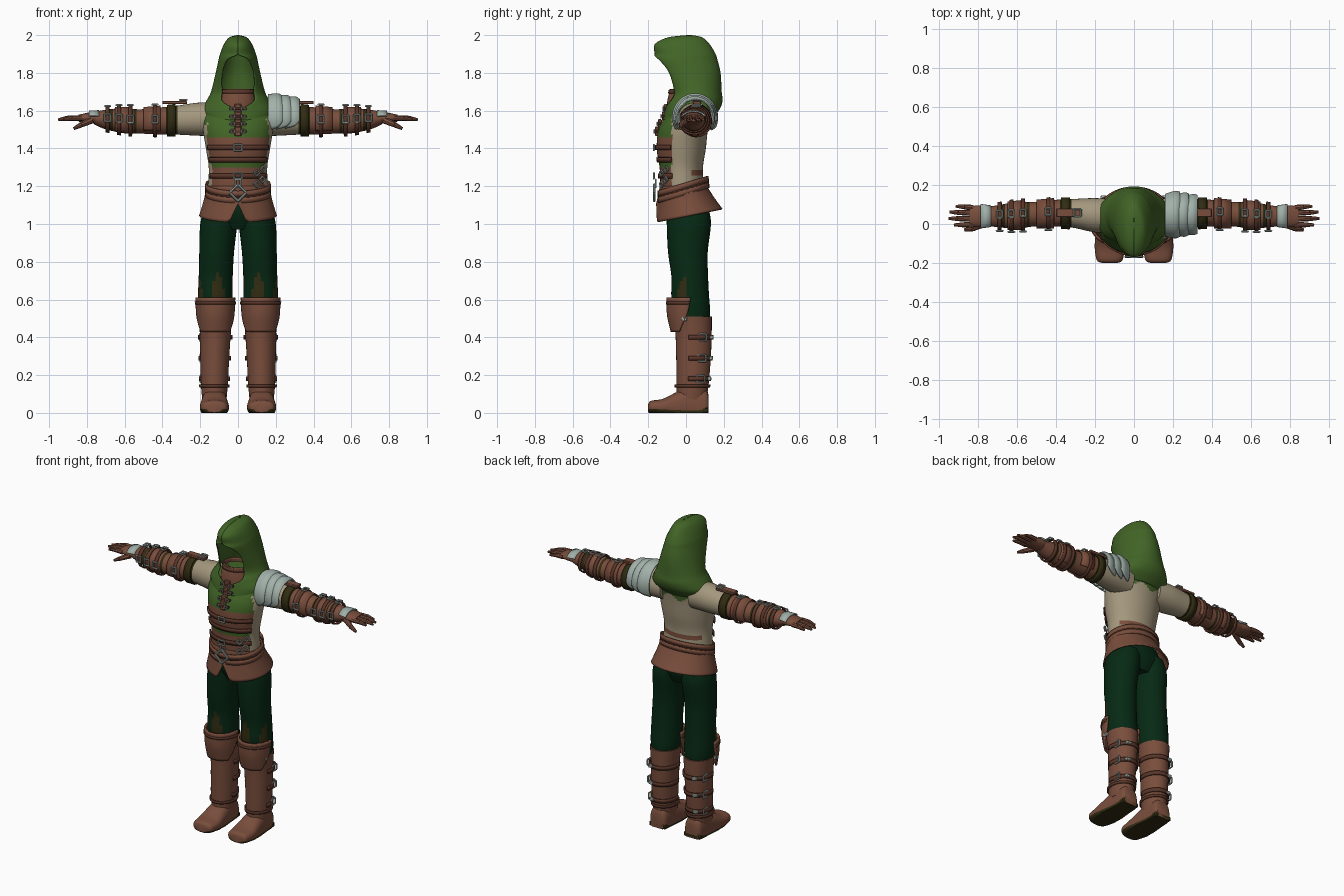
import bpy, bmesh, math
from mathutils import Vector, Matrix

if "Cube" in bpy.data.objects:
    bpy.data.objects.remove(bpy.data.objects["Cube"])


def material(name, *rgb):
    m = bpy.data.materials.new(name)
    m.use_nodes = True
    m.diffuse_color = (*rgb, 1)
    m.node_tree.nodes["Principled BSDF"].inputs["Base Color"].default_value = (*rgb, 1)
    return m


leather = material("brown leather", .19, .075, .045)
dark_leather = material("dark leather", .1, .036, .022)
green = material("hood green", .055, .13, .02)
forest = material("forest cloth", .002, .022, .007)
linen = material("linen", .37, .31, .205)
silver = material("silver", .36, .44, .4)
olive = material("dark olive", .03, .025, .006)


def finish(name, bm, mats, rule=None, thick=0):
    """Turn a bmesh into a shaded object, colouring faces by a rule."""
    bmesh.ops.recalc_face_normals(bm, faces=bm.faces)
    for f in bm.faces:
        f.smooth = True
        if rule:
            f.material_index = mats.index(rule(f.calc_center_median()))
    mesh = bpy.data.meshes.new(name)
    bm.to_mesh(mesh)
    bm.free()
    for m in mats:
        mesh.materials.append(m)
    mesh.set_sharp_from_angle(angle=math.radians(40))
    obj = bpy.data.objects.new(name, mesh)
    bpy.context.collection.objects.link(obj)
    if thick:
        mod = obj.modifiers.new("thickness", 'SOLIDIFY')
        mod.thickness, mod.offset = thick, 0
    return obj


def smooth_path(st, steps):
    """Catmull-Rom rings between the given stations."""
    out = []
    for i in range(len(st) - 1):
        quad = [st[max(i - 1, 0)], st[i], st[i + 1], st[min(i + 2, len(st) - 1)]]
        for k in range(steps):
            t = k / steps
            out.append([b + t * (c - a + t * (2 * a - 5 * b + 4 * c - d + t * (3 * (b - c) + d - a))) / 2
                        for a, b, c, d in zip(*quad)])
    return out + [list(st[-1])]


def sample(st, t):
    for p, q in zip(st, st[1:]):
        if min(p[0], q[0]) <= t <= max(p[0], q[0]):
            f = (t - p[0]) / (q[0] - p[0])
            return [a + f * (b - a) for a, b in zip(p, q)]


def tube(name, axis, st, mats, rule=None, side=1, n=32, steps=5, square=1, thick=0, gap_at=-90, warp=None):
    """Loft ellipses (position, centre a, centre b, radius a, radius b, optional open half angle)."""
    bm = bmesh.new()
    rings = []
    is_open = len(st[0]) > 5
    for r in smooth_path(st, steps):
        t, a, b, ra, rb = r[:5]
        gap = max(r[5], 0) if is_open else 0
        ring = []
        for i in range(n + 1 if is_open else n):
            ang = math.radians(gap_at + gap + (360 - 2 * gap) * i / n)
            c, s = math.cos(ang), math.sin(ang)
            u = a + ra * math.copysign(abs(c) ** square, c)
            v = b + rb * math.copysign(abs(s) ** square, s)
            p = Vector({'x': (t, u, v), 'y': (u, t, v), 'z': (u, v, t)}[axis])
            if warp:
                p = warp(p)
            ring.append(bm.verts.new((p.x * side, p.y, p.z)))
        rings.append(ring)
    for low, high in zip(rings, rings[1:]):
        for i in range(n):
            j = (i + 1) % len(low)
            bm.faces.new((low[i], low[j], high[j], high[i]))
    if not is_open and not thick:
        bm.faces.new(rings[0])
        bm.faces.new(rings[-1])
    return finish(name, bm, mats, rule, thick)


def band(name, axis, st, lo, hi, mat, grow=.006, gap=0, **kw):
    """Strap that follows the surface of a lofted part."""
    ends = []
    for t in (lo, hi):
        _, a, b, ra, rb = sample(st, t)
        ends.append((t, a, b, ra + grow, rb + grow) + ((gap,) if gap else ()))
    tube(name, axis, ends, [mat], steps=1, thick=.008, **kw)


def add_rod(bm, p, q, r, tip=None):
    p, q = Vector(p), Vector(q)
    spin = (q - p).to_track_quat('Z', 'Y').to_matrix().to_4x4()
    bmesh.ops.create_cone(bm, cap_ends=True, segments=8, radius1=r, radius2=tip or r,
                          depth=(q - p).length, matrix=Matrix.Translation((p + q) / 2) @ spin)


def frame(name, c, u, v, r=.005):
    """Four-sided buckle whose corners lie at c +- u and c +- v."""
    c, u, v = Vector(c), Vector(u), Vector(v)
    bm = bmesh.new()
    corners = [c + u, c + v, c - u, c - v]
    for i in range(4):
        add_rod(bm, corners[i - 1], corners[i], r)
    finish(name, bm, [silver])


def box(name, loc, size, mat):
    bm = bmesh.new()
    bmesh.ops.create_cube(bm, size=1, matrix=Matrix.Translation(loc) @ Matrix.Diagonal((*size, 1)))
    bmesh.ops.bevel(bm, geom=bm.edges[:], offset=min(size) * .2, segments=1, affect='EDGES')
    finish(name, bm, [mat])


# Torso with the front panel and the ragged cowl
torso = [(1.1, 0, -.01, .16, .115), (1.2, 0, -.02, .158, .115), (1.3, 0, -.025, .155, .115),
         (1.4, 0, -.025, .17, .13), (1.5, 0, -.015, .185, .13), (1.58, 0, .01, .185, .115),
         (1.64, 0, .03, .14, .1), (1.69, 0, .03, .08, .07)]


def torso_rule(c):
    if c.y < -.075:
        return green if c.z > 1.455 or 1.295 < c.z < 1.325 else leather
    if c.z > 1.55 + .02 * math.sin(45 * c.x) - (.02 if c.y > .05 else 0):
        return green
    return leather if c.y > .03 and 1.26 < c.z < 1.285 else linen


tube("torso", 'z', torso, [green, leather, linen], torso_rule, n=64, steps=7)
for z in (1.255, 1.34, 1.405):
    band("chest_strap", 'z', torso, z - .013, z + .013, dark_leather, gap=115, gap_at=90)

# Hollow hood, open at the face
hood = [(1.55, 0, .0, .165, .12, 0), (1.6, 0, .03, .19, .14, 0), (1.65, 0, .045, .165, .145, 30),
        (1.7, 0, .049, .14, .137, 37), (1.8, 0, .022, .115, .158, 46), (1.87, 0, -.003, .1, .166, 33),
        (1.9, 0, -.005, .092, .158, 0), (1.95, 0, -.02, .072, .143, 0),
        (1.985, 0, -.005, .045, .09, 0), (1.997, 0, .02, .003, .01, 0)]
tube("hood", 'z', hood, [green], n=48, thick=.006)
collar = [(1.58, 0, -.015, .095, .085), (1.65, 0, -.015, .09, .08), (1.715, 0, -.01, .078, .07)]
tube("collar", 'z', collar, [leather], thick=.008)
band("collar_rim", 'z', collar, 1.69, 1.71, dark_leather)

# Chest closure and buckles
for z in (1.49, 1.53, 1.57, 1.61):
    _, _, cy, _, ry = sample(torso, z)
    y = min(cy - ry, -.1) - .012
    box("closure", (0, y + .004, z), (.036, .02, .05), leather)
    box("closure_strap", (0, y, z), (.09, .016, .014), dark_leather)
    for s in (1, -1):
        frame("closure_buckle", (s * .028, y - .01, z), (.009, 0, .009), (.009, 0, -.009), .003)
for z in (1.255, 1.405):
    frame("strap_buckle", (0, -.17, z), (.022, 0, .015), (.022, 0, -.015))

# Waist: skirt, tilted belt, diamond buckle, side rings
def skirt_shape(p):
    t = (1.2 - p.z) / .2
    slit = max(0, .1 - 2.2 * abs(p.x)) if p.y < 0 else 0
    return Vector((p.x, p.y, p.z + t * (.04 + .2 * p.y + slit)))


def tilt(p):
    return Vector((p.x, p.y, p.z + .3 * p.y))


skirt = [(1.2, 0, -.015, .165, .122), (1.12, 0, 0, .175, .14), (1, 0, .018, .202, .172)]
tube("skirt", 'z', skirt, [leather], n=64, thick=.008, warp=skirt_shape)
for lo, hi, shade in ((1.155, 1.185, leather), (1.19, 1.22, leather), (1.183, 1.192, dark_leather)):
    band("belt", 'z', [(1.1, 0, -.01, .168, .13), (1.3, 0, -.02, .16, .122)], lo, hi, shade, warp=tilt)
frame("belt_diamond", (0, -.168, 1.165), (.044, 0, 0), (0, 0, .044), .007)
frame("belt_clasp", (0, -.16, 1.215), (.014, 0, .02), (.014, 0, -.02))
for x, z in ((.1, 1.21), (.13, 1.235), (.1, 1.27), (.135, 1.29)):
    frame("side_ring", (x, -.205 + x * .75, z), (.016, .01, 0), (0, 0, .016))

# Trousers, boots and feet
tube("hips", 'z', [(1.14, 0, 0, .155, .11), (1.05, 0, .01, .185, .115), (.97, 0, .015, .11, .08)], [forest])
leg = [(1.08, .09, .01, .088, .11), (1, .102, .015, .098, .117), (.85, .113, .01, .092, .105),
       (.72, .118, .02, .09, .097), (.62, .12, .022, .092, .1), (.54, .12, .03, .09, .098), (.48, .12, .035, .08, .09)]
boot = [(.51, .12, .035, .09, .102), (.42, .12, .04, .082, .096), (.3, .123, .04, .077, .092),
        (.15, .125, .035, .071, .085), (.07, .125, .03, .064, .078)]
knee = [(.61, .12, .015, .1, .112, 85), (.52, .12, .015, .096, .11, 95), (.43, .12, .02, .088, .095, 125)]
foot = [(-.2, .125, .025, .04, .022), (-.185, .125, .03, .066, .034), (-.12, .125, .03, .077, .045),
        (-.05, .125, .035, .072, .075), (.03, .125, .04, .064, .1), (.1, .125, .04, .058, .09), (.12, .125, .035, .045, .06)]


def leg_rule(c):
    worn = c.y < .01 and c.z < .66 + .09 * math.sin(abs(c.x) * 55 + 2)
    return olive if worn else forest


for s in (1, -1):
    tube("trouser_leg", 'z', leg, [forest, olive], leg_rule, side=s)
    tube("boot_shaft", 'z', boot, [leather], side=s)
    tube("knee_guard", 'z', knee, [leather], side=s, thick=.012, gap_at=90)
    band("knee_trim", 'z', [k[:5] for k in knee], .575, .59, dark_leather, gap=88, gap_at=90, side=s)
    tube("foot", 'y', foot, [leather, olive], lambda c: olive if c.z < .018 else leather, side=s, square=.8,
         warp=lambda p: Vector((p.x, p.y, max(p.z, 0))))
    box("heel", (s * .125, .075, .014), (.118, .09, .028), olive)
    band("ankle_trim", 'z', boot, .135, .15, dark_leather, side=s)
    for z in (.18, .29, .4):
        band("boot_strap", 'z', boot, z - .012, z + .012, dark_leather, side=s, gap=75)
        _, x, y, rx, ry = sample(boot, z)
        frame("boot_buckle", (s * (x + rx * .9 + .008), y + ry * .5, z), (0, .02, .018), (0, .02, -.018))
        box("strap_end", (s * (x + rx * .45), y + ry * .95 + .005, z), (.03, .022, .02), silver)
    box("knee_stud", (s * .21, -.01, .5), (.014, .03, .025), silver)

# Arms, bracers and gloved hands
arm = [(.1, .04, 1.55, .085, .085), (.2, .045, 1.555, .088, .088), (.32, .055, 1.55, .073, .077),
       (.42, .055, 1.545, .068, .071), (.52, .05, 1.543, .063, .064), (.6, .045, 1.547, .07, .067),
       (.7, .04, 1.553, .056, .052), (.76, .04, 1.56, .05, .034)]
hand = [(.73, .04, 1.56, .047, .033), (.79, .04, 1.562, .056, .028), (.845, .04, 1.56, .05, .018)]


def arm_rule(c):
    x = abs(c.x)
    if x < .325:
        return linen
    return olive if x < .39 or .53 < x < .56 or .655 < x < .68 else leather


for s in (1, -1):
    tube("arm", 'x', arm, [linen, olive, leather], arm_rule, side=s)
    band("arm_band", 'x', arm, .33, .375, olive, side=s)
    band("elbow_cuff", 'x', arm, .41, .5, leather, side=s, gap=50)
    band("bracer", 'x', arm, .565, .65, leather, side=s, gap=30)
    for x in (.44, .57, .63, .69):
        band("arm_strap", 'x', arm, x - .01, x + .01, dark_leather, grow=.012, side=s)
        _, y, z, ry, rz = sample(arm, x)
        frame("arm_buckle", (s * x, y - ry - .018, z + .01), (.016, 0, .02), (.016, 0, -.02))
        frame("top_buckle", (s * x, y + .01, z + rz + .018), (.014, .018, 0), (.014, -.018, 0))
    box("shoulder_strap", (s * .335, .058, 1.643), (.13, .045, .018), leather)
    frame("shoulder_buckle", (s * .29, .058, 1.657), (.018, .02, 0), (.018, -.02, 0))
    tube("glove", 'x', hand, [leather], side=s, n=20)
    band("hand_plate", 'x', hand, .735, .788, silver, side=s, gap=105)
    fingers = bmesh.new()
    for y, tip in ((-.004, .925), (.026, .952), (.056, .948), (.083, .915)):
        middle = (s * (tip - .045), y * 1.06, 1.56)
        add_rod(fingers, (s * .825, y, 1.56), middle, .015, .013)
        add_rod(fingers, middle, (s * tip, y * 1.1, 1.552), .013, .007)
    add_rod(fingers, (s * .775, .0, 1.55), (s * .83, -.024, 1.525), .019, .014)
    add_rod(fingers, (s * .83, -.024, 1.525), (s * .87, -.03, 1.505), .014, .008)
    finish("fingers", fingers, [leather])

# Layered metal shoulder on the left arm
for k in range(3):
    x = .16 + .045 * k
    r = .118 - .008 * k
    tube("shoulder_plate", 'x', [(x, .045, 1.565, r - .012, r, 55), (x + .05, .048, 1.565, r, r + .005, 65),
                                 (x + .075, .05, 1.562, r - .006, r - .006, 80)], [silver], thick=.008)
